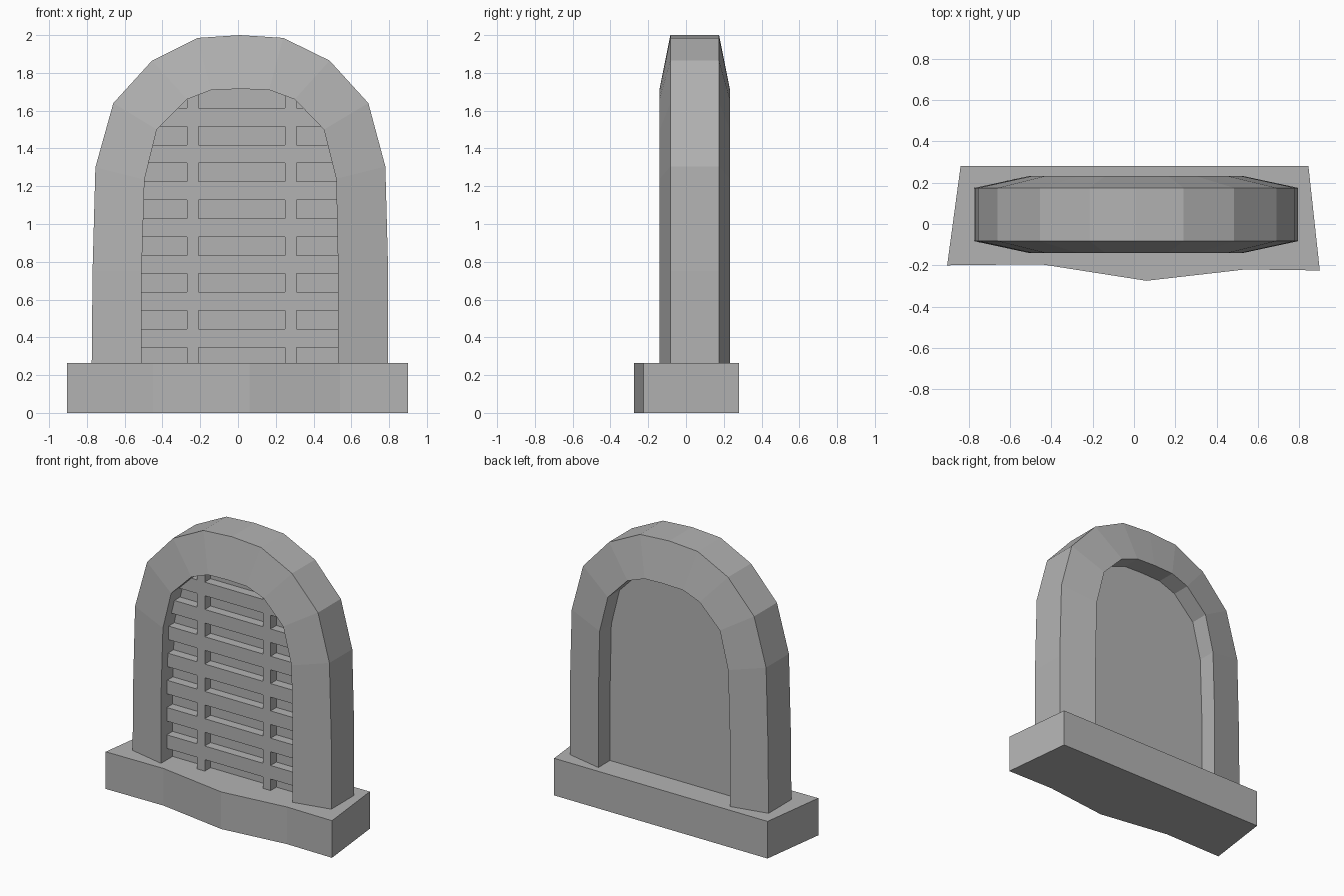
import bpy, bmesh

cube = bpy.data.objects.get("Cube")
if cube:
    bpy.data.objects.remove(cube, do_unlink=True)

stone = bpy.data.materials.new("grey stone")
stone.use_nodes = True
GREY = (0.45, 0.45, 0.45, 1)
stone.diffuse_color = GREY
stone.node_tree.nodes["Principled BSDF"].inputs["Base Color"].default_value = GREY

BASE_TOP = 0.265
OUTER = [(-0.775, 0.2), (-0.77, 0.75), (-0.755, 1.3), (-0.66, 1.64), (-0.455, 1.865),
         (-0.215, 1.985), (0.01, 2.0), (0.24, 1.985), (0.485, 1.865), (0.69, 1.64),
         (0.78, 1.305), (0.795, 0.75), (0.795, 0.2)]
INNER = [(-0.51, 0.2), (-0.51, 0.75), (-0.495, 1.235), (-0.43, 1.5), (-0.27, 1.66),
         (-0.14, 1.71), (0.015, 1.715), (0.165, 1.71), (0.3, 1.66), (0.455, 1.5),
         (0.52, 1.24), (0.53, 0.75), (0.53, 0.2)]


def finish(name, bm):
    bmesh.ops.recalc_face_normals(bm, faces=bm.faces)
    mesh = bpy.data.meshes.new(name)
    bm.to_mesh(mesh)
    bm.free()
    mesh.materials.append(stone)
    obj = bpy.data.objects.new(name, mesh)
    bpy.context.collection.objects.link(obj)
    return obj


def prism(name, bottom, offset):
    """Extrude a closed outline along an offset."""
    bm = bmesh.new()
    face = bm.faces.new([bm.verts.new(p) for p in bottom])
    ext = bmesh.ops.extrude_face_region(bm, geom=[face], use_keep_orig=True)
    moved = [v for v in ext["geom"] if isinstance(v, bmesh.types.BMVert)]
    bmesh.ops.translate(bm, verts=moved, vec=offset)
    return finish(name, bm)


def box(name, x0, x1, y0, y1, z0, z1):
    outline = [(x0, y0, z0), (x1, y0, z0), (x1, y1, z0), (x0, y1, z0)]
    return prism(name, outline, (0, 0, z1 - z0))


def inner_x(z, side):
    """Opening edge at height z on one side (-1 or 1)."""
    pts = INNER[:7] if side < 0 else INNER[:5:-1]
    for (xa, za), (xb, zb) in zip(pts, pts[1:]):
        if za <= z <= zb:
            return xa + (xb - xa) * (z - za) / (zb - za)


# Plinth with a slightly bowed front
plinth = [(-0.905, -0.2), (-0.45, -0.195), (0.06, -0.275), (0.54, -0.22),
          (0.9, -0.225), (0.845, 0.28), (-0.84, 0.28)]
prism("plinth", [(x, y, 0) for x, y in plinth], (0, 0, BASE_TOP))

# Arched frame, thinner at its outer edge
bm = bmesh.new()
loops = [[bm.verts.new((x, y, z)) for x, z in pts]
         for pts, y in ((OUTER, -0.083), (INNER, -0.14), (INNER, 0.232), (OUTER, 0.175))]
for a, b in zip(loops, loops[1:] + loops[:1]):
    for i in range(len(a) - 1):
        bm.faces.new((a[i], a[i + 1], b[i + 1], b[i]))
for end in (0, -1):
    bm.faces.new([loop[end] for loop in loops])
finish("arched_frame", bm)

# Back panel filling the opening
prism("back_panel", [(x, -0.01, z) for x, z in INNER], (0, 0.11, 0))

# Grille in front of the panel
for i in range(7):
    z = 0.347 + i * 0.195
    box(f"grille_bar_{i + 1}", inner_x(z, -1) - 0.02, inner_x(z, 1) + 0.02,
        -0.075, -0.005, z, z + 0.097)
for name, x in (("right", -0.27), ("left", 0.25)):
    box(f"grille_post_{name}", x, x + 0.06, -0.075, -0.005, 0.25, 1.72)
